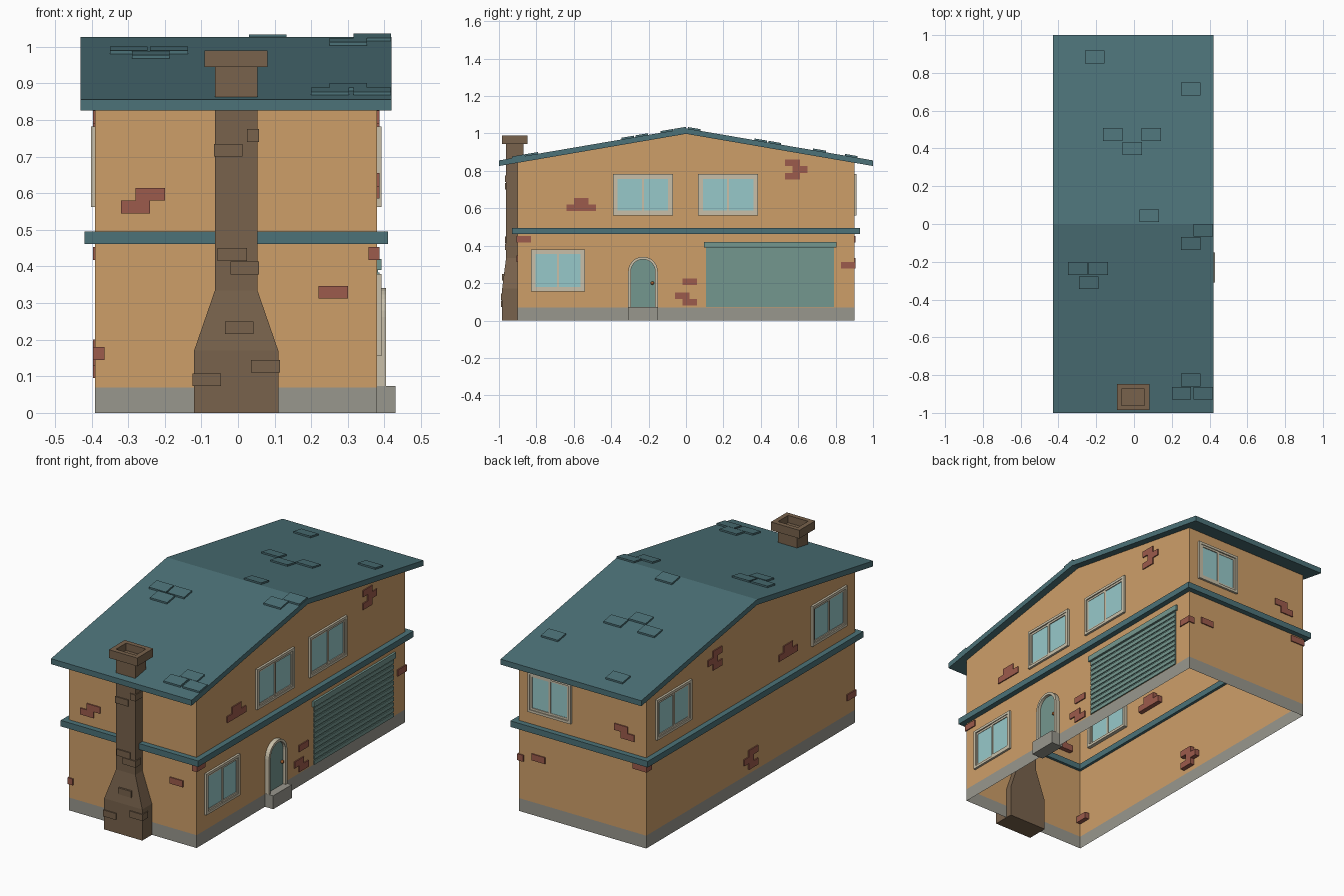
import bpy, bmesh, math
from mathutils import Vector

if "Cube" in bpy.data.objects:
    bpy.data.objects.remove(bpy.data.objects["Cube"])


def material(name, hexcode):
    m = bpy.data.materials.new(name)
    srgb = [int(hexcode[i:i + 2], 16) / 255 for i in (0, 2, 4)]
    m.diffuse_color = [((c + 0.055) / 1.055) ** 2.4 for c in srgb] + [1]
    m.use_nodes = True
    m.node_tree.nodes["Principled BSDF"].inputs["Base Color"].default_value = m.diffuse_color
    return m


WALL = material("ochre wall", "CE9F69")
STONE = material("grey foundation", "99978D")
ROOF = material("teal roof", "4C7278")
BRICK = material("red brick", "9C5B4C")
CHIM = material("brown chimney", "78624C")
FRAME = material("beige frame", "C8BFA8")
GLASS = material("pale glass", "97C9CA")
DOOR = material("green door", "74978F")
KNOB = material("copper knob", "A8602F")

X0, X1, Y = -0.39, 0.38, 0.9          # wall planes


def finish(name, bm, *mats):
    bmesh.ops.recalc_face_normals(bm, faces=bm.faces)
    me = bpy.data.meshes.new(name)
    bm.to_mesh(me)
    bm.free()
    for m in mats:
        me.materials.append(m)
    ob = bpy.data.objects.new(name, me)
    bpy.context.collection.objects.link(ob)
    return ob


def add_box(bm, x0, x1, y0, y1, z0, z1):
    vs = bmesh.ops.create_cube(bm, size=1)["verts"]
    for v in vs:
        v.co = Vector((x0 + (v.co.x + .5) * (x1 - x0),
                       y0 + (v.co.y + .5) * (y1 - y0),
                       z0 + (v.co.z + .5) * (z1 - z0)))
    return vs


def boxes(name, mat, items):
    bm = bmesh.new()
    for b in items:
        add_box(bm, *b)
    return finish(name, bm, mat)


def on_wall(side, u0, u1, z0, z1, d0, d1):
    """Box bounds on a wall: u along it, d outwards from it."""
    if side == "right":
        return (X1 + d0, X1 + d1, u0, u1, z0, z1)
    if side == "left":
        return (X0 - d1, X0 - d0, u0, u1, z0, z1)
    if side == "front":
        return (u0, u1, -Y - d1, -Y - d0, z0, z1)
    return (u0, u1, Y + d0, Y + d1, z0, z1)


def extrude_x(bm, pts, x0, x1):
    f = bm.faces.new([bm.verts.new((x0, y, z)) for y, z in pts])
    r = bmesh.ops.extrude_face_region(bm, geom=[f])
    for v in r["geom"]:
        if isinstance(v, bmesh.types.BMVert):
            v.co.x = x1
    return f


# walls: gabled shell, open below, grey at the foot
bm = bmesh.new()
extrude_x(bm, [(-Y, 0), (-Y, .85), (0, 1.003), (Y, .85), (Y, 0)], X0, X1)
bm.normal_update()
bmesh.ops.delete(bm, geom=[f for f in bm.faces if abs(f.normal.z) > .1], context="FACES")
bmesh.ops.bisect_plane(bm, geom=bm.verts[:] + bm.edges[:] + bm.faces[:],
                       plane_co=(0, 0, .07), plane_no=(0, 0, 1))
for f in bm.faces:
    f.material_index = int(f.calc_center_median().z < .07)
finish("walls", bm, WALL, STONE)

# roof slab with raised shingles
bm = bmesh.new()
extrude_x(bm, [(-1, .826), (-1, .856), (0, 1.027), (1, .856), (1, .826), (0, .998)], -.43, .42)
finish("roof", bm, ROOF)
bm = bmesh.new()
for x, y in [(-.35, -.27), (-.24, -.27), (-.29, -.345), (.315, -.067), (.25, -.137),
             (.2, -.93), (.315, -.93), (.25, -.86), (.03, .01), (-.06, .365),
             (.04, .44), (-.165, .44), (-.26, .85), (.25, .68)]:
    for v in add_box(bm, x, x + .103, y, y + .068, -.005, .009):
        v.co.z += 1.027 - .171 * abs(v.co.y)
finish("roof_shingles", bm, ROOF)

# belt course round the house
boxes("belt_course", ROOF, [
    (-.42, .41, -.93, -.885, .462, .495), (-.42, .41, .885, .93, .462, .495),
    (-.42, -.375, -.885, .885, .462, .495), (.365, .41, -.885, .885, .462, .495)])

# exposed bricks: lower start corner of each, per wall
bricks = {
    "front": [(-.28, .58), (-.32, .545), (.22, .312)],
    "right": [(-.6, .62), (-.64, .585), (-.56, .585), (.53, .825), (.57, .79), (.53, .755),
              (-.02, .19), (-.06, .115), (-.02, .08)],
    "left": [(.25, .825), (.29, .79), (.25, .755), (-.36, .62), (-.32, .585), (-.4, .585),
             (-.06, .165), (-.02, .13), (-.06, .095)],
    "back": [(-.28, .6), (-.32, .565), (.22, .3)],
}
items = [on_wall(s, u, u + .08, z, z + .035, -.025, .006) for s, l in bricks.items() for u, z in l]
# corner bricks wrap two walls
items += [(X0 - .006, -.365, -Y - .006, -.83, .145, .18), (.357, X1 + .006, -Y - .006, -.83, .418, .453),
          (X0 - .006, -.31, .86, Y + .006, .418, .453), (.35, X1 + .006, .83, Y + .006, .278, .313)]
boxes("bricks", BRICK, items)

# windows: outer frame, two sashes and glass
frames, panes = [], []


def rim(side, a, b, c, d, w, d0, d1):
    frames.extend(on_wall(side, *r, d0, d1) for r in (
        (a, b, c, c + w), (a, b, d - w, d), (a, a + w, c + w, d - w), (b - w, b, c + w, d - w)))


for side, a, b, c, d in [("right", -.39, -.07, .562, .782), ("right", .065, .385, .562, .782),
                         ("right", -.83, -.54, .155, .38), ("left", .52, .82, .562, .782),
                         ("left", -.82, -.52, .562, .782), ("back", .06, .32, .562, .782)]:
    rim(side, a, b, c, d, .014, -.02, .012)
    mid = (a + b) / 2
    rim(side, a + .014, mid + .006, c + .014, d - .014, .011, -.01, .005)
    rim(side, mid - .006, b - .014, c + .014, d - .014, .011, -.01, .008)
    panes.append(on_wall(side, a + .014, b - .014, c + .014, d - .014, -.006, .003))
boxes("window_frames", FRAME, frames)
boxes("window_glass", GLASS, panes)


# arched door, surround, knob and step
def arch(hw):
    pts = [(-.23 + hw * math.cos(math.pi * i / 14), .262 + hw * math.sin(math.pi * i / 14)) for i in range(15)]
    return [(-.23 + hw, .07)] + pts + [(-.23 - hw, .07)]


bm = bmesh.new()
outer, inner = arch(.079), arch(.065)
for i in range(len(outer) - 1):
    extrude_x(bm, [outer[i], outer[i + 1], inner[i + 1], inner[i]], .365, .404)
finish("door_surround", bm, FRAME)
bm = bmesh.new()
extrude_x(bm, inner, .365, .388)
finish("door", bm, DOOR)
bm = bmesh.new()
bmesh.ops.create_uvsphere(bm, u_segments=10, v_segments=6, radius=.009)
bmesh.ops.translate(bm, verts=bm.verts, vec=(.394, -.18, .2))
finish("door_knob", bm, KNOB)
boxes("door_step", STONE, [(.36, .43, -.31, -.15, 0, .073)])

# garage door: louvred slats under a roller box
bm = bmesh.new()
n, zb, zt = 11, .072, .392
h = (zt - zb) / n
for i in range(n):
    z = zb + i * h
    extrude_x(bm, [(.108, z), (.792, z), (.792, z + h), (.108, z + h)], .37, .382)
    extrude_x(bm, [(.108, z), (.792, z), (.792, z + h * .7), (.108, z + h * .7)], .382, .387)
add_box(bm, .37, .392, .097, .805, .39, .42)
finish("garage_door", bm, DOOR)

# chimney: stacked rectangular sections, then hollow cap
bm = bmesh.new()
rings = []
for z, w, y0, y1 in [(0, .115, -.983, -.865), (.17, .115, -.983, -.865), (.335, .058, -.962, -.868),
                     (.945, .058, -.962, -.868), (.945, .086, -.985, -.848), (.99, .086, -.985, -.848),
                     (.99, .06, -.96, -.873), (.95, .06, -.96, -.873)]:
    rings.append([bm.verts.new((-.005 + sx * w, y, z)) for sx, y in ((-1, y0), (1, y0), (1, y1), (-1, y1))])
for lo, hi in zip(rings, rings[1:]):
    for i in range(4):
        j = (i + 1) % 4
        bm.faces.new((lo[i], lo[j], hi[j], hi[i]))
bm.faces.new(rings[0])
bm.faces.new(rings[-1])
finish("chimney", bm, CHIM)
boxes("chimney_bricks", CHIM, [(x0, x1, y, y + d, z, z + .035) for x0, x1, y, d, z in [
    (-.066, .012, -.968, .05, .7), (.024, .058, -.968, .06, .74), (-.056, .024, -.968, .03, .415),
    (-.02, .058, -.968, .05, .378), (-.036, .042, -.983, .04, .215),
    (.036, .115, -.989, .05, .11), (-.124, -.046, -.989, .05, .073)]])
